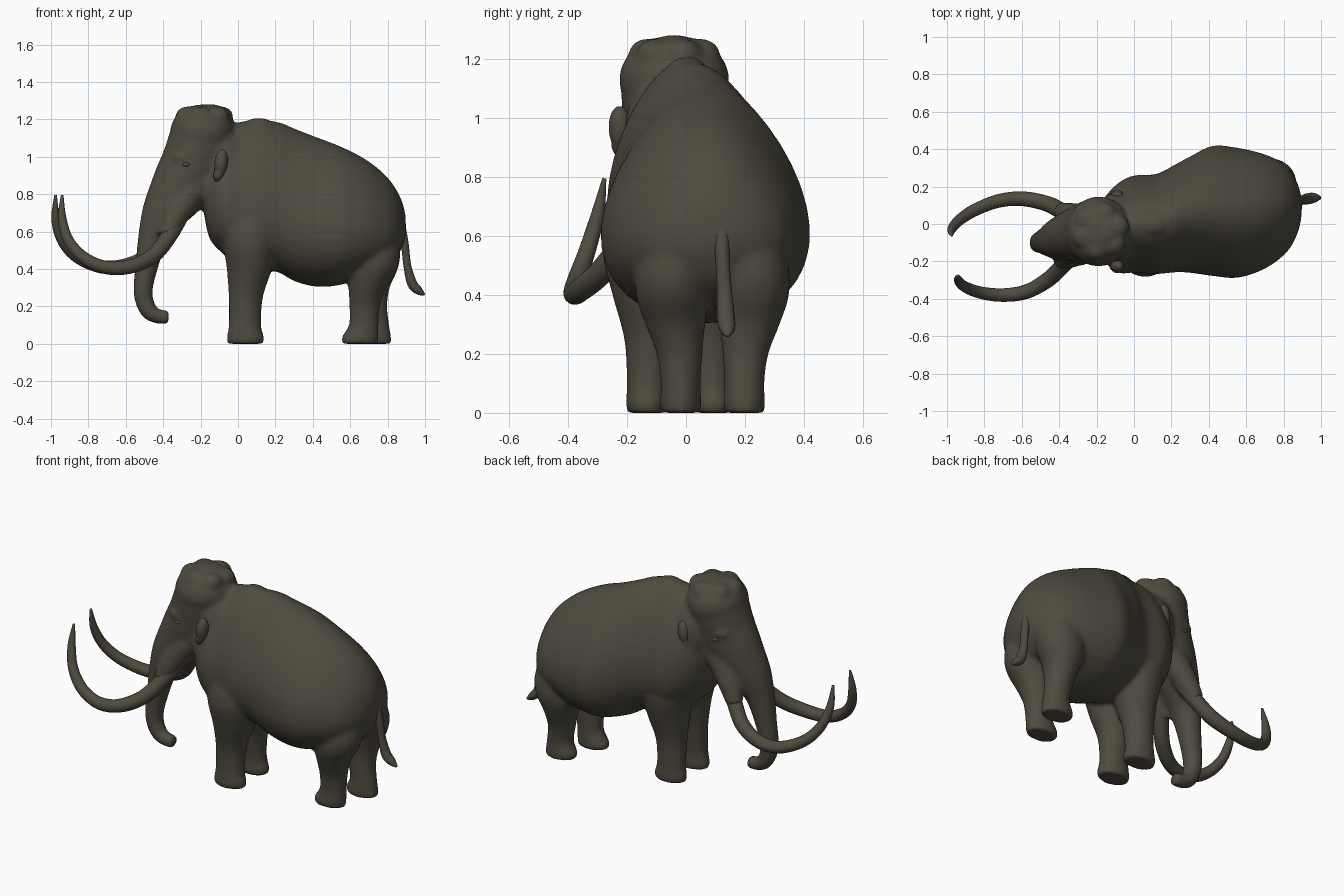
import bpy, bmesh, math
from mathutils import Vector, Matrix

hide = bpy.data.materials.new("dark_brown_hide")
hide.diffuse_color = (0.078, 0.07, 0.05, 1)


def smooth_rows(rows, n=6):
    """Catmull-Rom interpolation of rows of numbers."""
    out = []
    for i in range(len(rows) - 1):
        p = [rows[max(0, min(len(rows) - 1, i + k))] for k in (-1, 0, 1, 2)]
        for s in range(n):
            t = s / n
            out.append([0.5 * (2 * b + (c - a) * t + (2 * a - 5 * b + 4 * c - d) * t * t
                               + (3 * b - a - 3 * c + d) * t ** 3) for a, b, c, d in zip(*p)])
    out.append(list(rows[-1]))
    return out


def tube(bm, rows, axis=None, egg=0.0, seg=36):
    """Closed loft; rows are x, y, z, radius, sideways radius."""
    rows = smooth_rows(rows)
    pts = [Vector(r[:3]) for r in rows]
    rings = []
    for i, r in enumerate(rows):
        t = (pts[min(i + 1, len(pts) - 1)] - pts[max(i - 1, 0)]).normalized()
        side = Vector((0, 1, 0))
        if axis:
            nrm = Vector(axis)
        else:
            side = (side - t * side.dot(t)).normalized()
            nrm = t.cross(side)
        ring = []
        for k in range(seg):
            a = math.tau * k / seg
            w = r[4] * math.cos(a) * (1 - egg * math.sin(a))
            ring.append(bm.verts.new(pts[i] + side * w + nrm * r[3] * math.sin(a)))
        rings.append(ring)
    faces = [bm.faces.new(rings[0]), bm.faces.new(rings[-1])]
    for a, b in zip(rings, rings[1:]):
        for k in range(seg):
            j = (k + 1) % seg
            faces.append(bm.faces.new((a[k], a[j], b[j], b[k])))
    bmesh.ops.recalc_face_normals(bm, faces=faces)


def ball(bm, centre, size, rot=None):
    m = Matrix.Translation(centre)
    if rot:
        m = m @ Matrix.Rotation(rot[0], 4, rot[1])
    bmesh.ops.create_uvsphere(bm, u_segments=24, v_segments=16, radius=1,
                              matrix=m @ Matrix.Diagonal((*size, 1)))


def finish(bm, name, voxel=0, soften=16):
    me = bpy.data.meshes.new(name)
    bm.to_mesh(me)
    bm.free()
    me.materials.append(hide)
    me.polygons.foreach_set("use_smooth", [True] * len(me.polygons))
    ob = bpy.data.objects.new(name, me)
    bpy.context.collection.objects.link(ob)
    if voxel:
        m = ob.modifiers.new("fuse", 'REMESH')
        m.mode, m.voxel_size, m.use_smooth_shade = 'VOXEL', voxel, True
        s = ob.modifiers.new("soften", 'SMOOTH')
        s.factor, s.iterations = 0.5, soften
    return ob


bm = bmesh.new()

# torso: x, centre y, half width, bottom, top
torso = [(-.19, -.04, .10, .76, 1.0), (-.155, -.03, .17, .57, 1.1), (-.08, -.02, .235, .48, 1.15),
         (0, 0, .252, .41, 1.185), (.12, 0, .26, .40, 1.195), (.22, .03, .28, .38, 1.185),
         (.3, .05, .302, .335, 1.152), (.42, .07, .338, .305, 1.105), (.55, .06, .338, .315, 1.055),
         (.68, .065, .305, .36, .988), (.78, .075, .253, .4, .91), (.84, .08, .195, .45, .835),
         (.88, .085, .115, .52, .755), (.897, .09, .04, .58, .68)]
tube(bm, [(x, y, (b + t) / 2, (t - b) / 2, w) for x, y, w, b, t in torso], (0, 0, 1), .26)

# legs: z, centre x, x radius, outward offset, y radius
front = [(0, .04, .098, .112, .068), (.035, .04, .101, .112, .072), (.1, .037, .087, .11, .071),
         (.25, .042, .092, .102, .088), (.4, .06, .12, .105, .125), (.55, .06, .14, .125, .138),
         (.7, .055, .125, .11, .125), (.86, .06, .09, .07, .09)]
hind = [(0, .652, .097, .108, .068), (.035, .652, .099, .108, .071), (.1, .672, .08, .108, .068),
        (.2, .677, .082, .112, .078), (.3, .69, .1, .126, .102), (.4, .713, .138, .135, .125),
        (.5, .725, .143, .128, .128), (.62, .705, .13, .1, .115), (.74, .67, .1, .06, .08)]
for s in (-1, 1):
    tube(bm, [(x, -.02 + s * o, z, rx, ry) for z, x, rx, o, ry in front], (1, 0, 0))
    tube(bm, [(x + (.075 * max(0, 1 - z / .42) if s > 0 else 0), .09 + s * o, z, rx, ry)
              for z, x, rx, o, ry in hind], (1, 0, 0))

# head flowing into the trunk
tube(bm, [(-.185, -.04, 1.22, .12, .12), (-.19, -.04, 1.12, .168, .176), (-.235, -.05, .97, .174, .165),
          (-.305, -.06, .84, .162, .147), (-.395, -.08, .7, .122, .115), (-.45, -.09, .58, .084, .085),
          (-.487, -.095, .42, .062, .064), (-.508, -.1, .28, .052, .055), (-.485, -.1, .19, .048, .049),
          (-.44, -.1, .15, .041, .044), (-.37, -.1, .142, .036, .04)])
ball(bm, (-.19, -.04, 1.13), (.174, .188, .15))
ball(bm, (-.2, -.05, .86), (.13, .15, .125))
ball(bm, (-.08, -.02, .95), (.16, .19, .22))
# tusk sockets
for y0, y1 in ((-.13, -.2), (.02, .07)):
    tube(bm, [(-.25, y0, .82, .085, .08), (-.33, (y0 + y1) / 2, .69, .068, .068),
              (-.39, y1, .57, .048, .048)])
# brow ridges
for s in (-1, 1):
    ball(bm, (-.285, -.05 + s * .125, .995), (.065, .04, .03))
# crown lumps
for k in range(6):
    a = math.tau * k / 6 + .3
    ball(bm, (-.18 + .092 * math.cos(a), -.04 + .09 * math.sin(a), 1.218), (.068, .068, .052))
ball(bm, (-.15, -.04, 1.235), (.08, .08, .048))
# withers lump
ball(bm, (.11, .005, 1.178), (.07, .06, .03))
finish(bm, "body", .011)

# tusks
near = [(-.3, -.15, .7, .045, .045), (-.36, -.2, .59, .044, .044), (-.45, -.29, .475, .042, .042),
        (-.57, -.36, .415, .039, .039), (-.7, -.38, .407, .036, .036), (-.82, -.367, .457, .033, .033),
        (-.905, -.335, .55, .029, .029), (-.94, -.3, .67, .023, .023), (-.94, -.277, .795, .007, .007)]
far = [(-.3, .02, .7, .045, .045), (-.38, .065, .58, .044, .044), (-.47, .11, .475, .042, .042),
       (-.6, .135, .418, .039, .039), (-.73, .122, .412, .036, .036), (-.86, .07, .465, .033, .033),
       (-.94, .015, .555, .029, .029), (-.975, -.03, .67, .023, .023), (-.975, -.06, .795, .007, .007)]
for name, rows in (("near_tusk", near), ("far_tusk", far)):
    bm = bmesh.new()
    tube(bm, rows, seg=18)
    finish(bm, name)

# tail
bm = bmesh.new()
tube(bm, [(.86, .12, .66, .03, .03), (.89, .123, .54, .022, .024), (.905, .13, .42, .021, .025),
          (.93, .135, .325, .027, .03), (.965, .14, .285, .023, .026), (.998, .14, .262, .006, .008)], seg=18)
finish(bm, "tail")

# ears and eyes
for s, tag in ((-1, "near"), (1, "far")):
    bm = bmesh.new()
    ball(bm, (-.09, -.04 + s * .185, .968), (.036, .038, .075), (.12, 'Y'))
    ball(bm, (-.102, -.04 + s * .18, .91), (.028, .034, .046), (.4, 'Y'))
    finish(bm, tag + "_ear", .007, 5)
    bm = bmesh.new()
    ball(bm, (-.275, -.05 + s * .155, .958), (.02, .014, .011))
    finish(bm, tag + "_eye")
